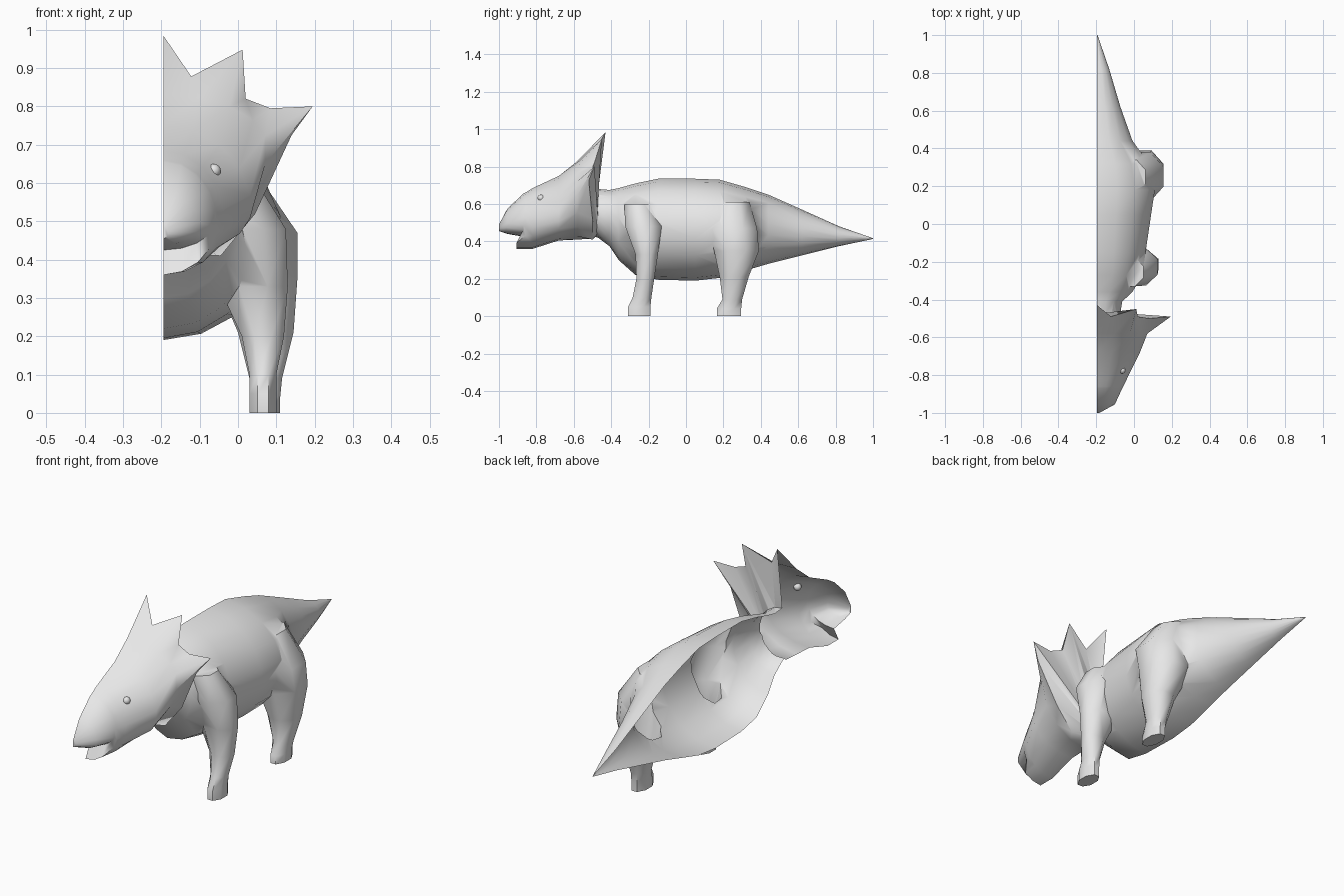
import bpy, bmesh
from math import sin, cos, pi, radians
from mathutils import Vector

if "Cube" in bpy.data.objects:
    bpy.data.objects.remove(bpy.data.objects["Cube"])

CUT = -0.195   # plane where the half model is left open

hide = bpy.data.materials.new("plain_grey")
hide.use_nodes = True
hide.diffuse_color = (0.8, 0.8, 0.8, 1)
hide.node_tree.nodes["Principled BSDF"].inputs["Base Color"].default_value = (0.8, 0.8, 0.8, 1)


def loft(name, rings):
    """Closed skin over rings that share one point count."""
    bm = bmesh.new()
    loops = [[bm.verts.new(p) for p in ring] for ring in rings]
    n = len(loops[0])
    for a, b in zip(loops, loops[1:]):
        for i in range(n):
            j = (i + 1) % n
            bm.faces.new((a[i], a[j], b[j], b[i]))
    bm.faces.new(loops[0])
    bm.faces.new(loops[-1])
    bmesh.ops.recalc_face_normals(bm, faces=bm.faces)
    mesh = bpy.data.meshes.new(name)
    bm.to_mesh(mesh)
    bm.free()
    obj = bpy.data.objects.new(name, mesh)
    bpy.context.collection.objects.link(obj)
    mesh.materials.append(hide)
    return obj


def whole(half):
    """Mirror a half ring (width, y, z) into a full ring around the cut plane."""
    right = [(CUT + w, y, z) for w, y, z in half]
    left = [(CUT - w, y, z) for w, y, z in half[-2:0:-1]]
    return right + left


def oval(y, top, mid, bottom, width, lean=0):
    half = []
    for i in range(10):
        t = pi * i / 9
        c = cos(t)
        z = mid + c * ((top - mid) if c > 0 else (mid - bottom))
        half.append((width * sin(t) if 0 < i < 9 else 0, y - (lean if i > 6 else 0), z))
    return whole(half)


def leg_ring(z, y0, y1, x0, x1):
    k = 0.5 / cos(pi / 8)
    return [((x0 + x1) / 2 + (x1 - x0) * k * cos(a), (y0 + y1) / 2 + (y1 - y0) * k * sin(a), z)
            for a in (pi / 8 + i * pi / 4 for i in range(8))]


# Body and tail: y, top, bottom, half width
body_rows = [
    (-.56, .65, .44, .11), (-.47, .68, .42, .125), (-.41, .675, .375, .135),
    (-.36, .685, .30, .19), (-.27, .71, .22, .24), (-.15, .735, .195, .26),
    (.05, .735, .19, .29), (.18, .73, .205, .31), (.32, .69, .245, .28),
    (.44, .65, .28, .19), (.62, .57, .325, .125), (.82, .48, .375, .065),
    (1, .417, .413, .002)]
body = loft("body", [oval(y, t, (t + b) / 2, b, w) for y, t, b, w in body_rows])

# Head: beak, open mouth, jaw, then the spiked frill and its back
frill_rim = [
    (0, -.43, .985), (.073, -.49, .878), (.207, -.45, .948), (.215, -.49, .82),
    (.28, -.50, .795), (.39, -.49, .80), (.335, -.52, .725), (.24, -.50, .52),
    (.15, -.50, .41), (0, -.50, .415)]
head = loft("head", [
    oval(-1, .49, .47, .455, .012),
    oval(-.955, .575, .48, .44, .095),
    oval(-.87, .655, .50, .425, .135),
    oval(-.86, .66, .50, .36, .14, .045),
    oval(-.82, .685, .50, .36, .16),
    oval(-.68, .75, .53, .405, .23),
    oval(-.58, .83, .70, .41, .27),
    whole(frill_rim),
    oval(-.47, .67, .55, .44, .11)])

# Legs: z, back and front limits, inner and outer limits
front_leg = loft("front_leg", [leg_ring(*r) for r in (
    (0, -.31, -.19, .03, .10), (.05, -.31, -.19, .03, .10),
    (.10, -.285, -.185, .03, .10), (.20, -.265, -.17, .01, .12),
    (.33, -.27, -.15, -.05, .13), (.48, -.325, -.13, -.08, .125),
    (.60, -.33, -.18, -.10, .05))])
rear_leg = loft("rear_leg", [leg_ring(*r) for r in (
    (0, .165, .295, .04, .11), (.04, .165, .295, .04, .11),
    (.09, .195, .30, .03, .115), (.21, .18, .335, 0, .145),
    (.35, .15, .39, -.06, .155), (.47, .12, .38, -.08, .155),
    (.61, .16, .34, -.10, .06))])

# Merge the parts into one skin
bpy.context.view_layer.objects.active = body
for part in (head, front_leg, rear_leg):
    mod = body.modifiers.new("join_" + part.name, "BOOLEAN")
    mod.operation = "UNION"
    mod.solver = "EXACT"
    mod.object = part
    bpy.ops.object.modifier_apply(modifier=mod.name)
    bpy.data.objects.remove(part)

# Open the skin along the cut plane, keeping only the +x half
bm = bmesh.new()
bm.from_mesh(body.data)
bmesh.ops.bisect_plane(bm, geom=bm.verts[:] + bm.edges[:] + bm.faces[:], dist=1e-5,
                       plane_co=Vector((CUT, 0, 0)), plane_no=Vector((1, 0, 0)),
                       clear_inner=True)
bm.to_mesh(body.data)
bm.free()

# Eye
bpy.ops.mesh.primitive_uv_sphere_add(segments=12, ring_count=8, radius=.018,
                                     location=(-.063, -.775, .632))
eye = bpy.context.object
eye.name = "eye"
eye.data.materials.append(hide)

for obj in (body, eye):
    bpy.ops.object.select_all(action="DESELECT")
    obj.select_set(True)
    bpy.context.view_layer.objects.active = obj
    bpy.ops.object.shade_smooth_by_angle(angle=radians(55))
